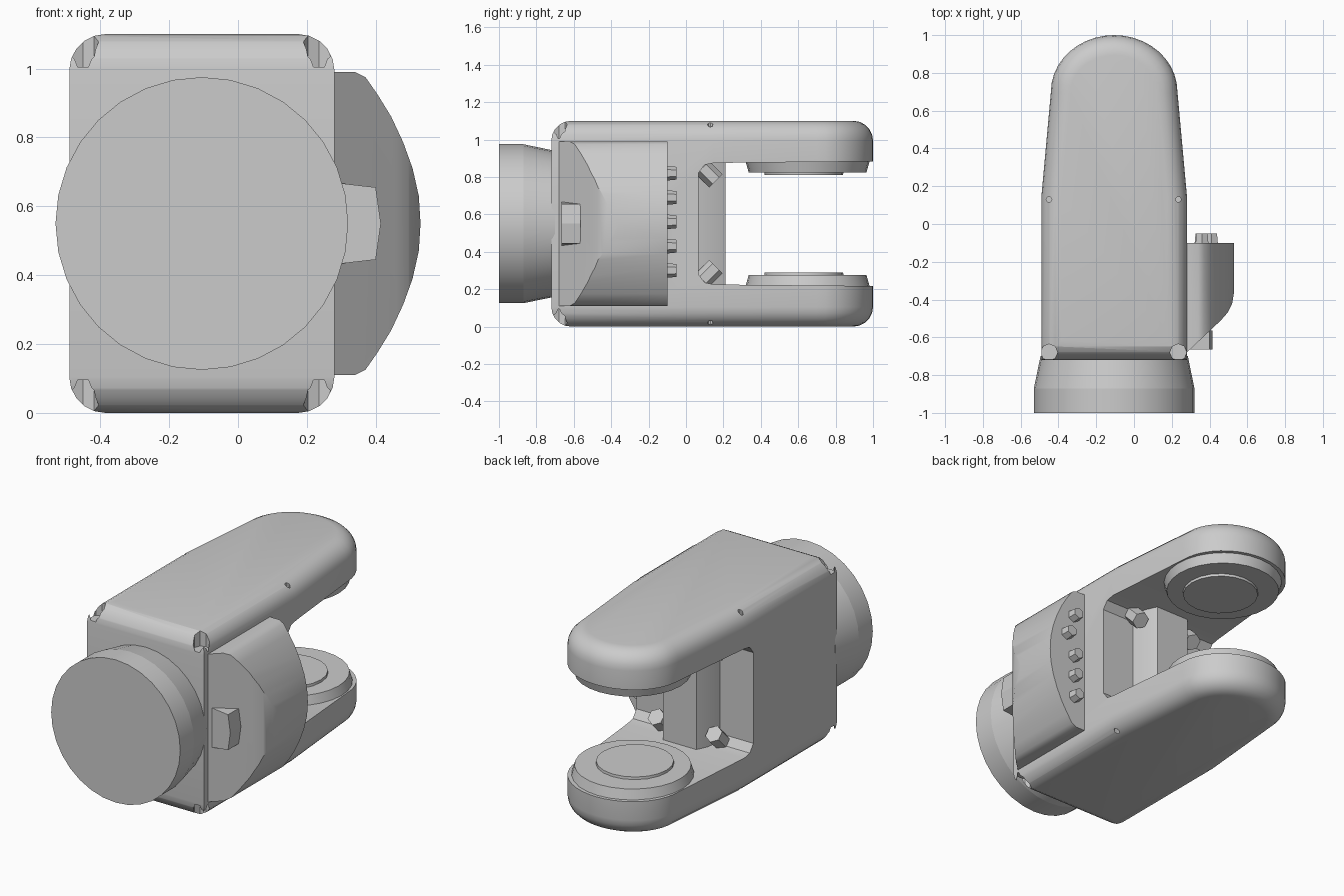
import bpy
import bmesh
from math import pi, sin, cos, radians
from mathutils import Matrix, Vector

cube = bpy.data.objects.get("Cube")
if cube:
    bpy.data.objects.remove(cube, do_unlink=True)

CX, CZ = -0.105, 0.55        # axis of the fork

grey = bpy.data.materials.new("plain_grey")
grey.use_nodes = True
grey.diffuse_color = (0.6, 0.6, 0.6, 1)
grey.node_tree.nodes["Principled BSDF"].inputs["Base Color"].default_value = (0.6, 0.6, 0.6, 1)


def finish(name, bm):
    bmesh.ops.recalc_face_normals(bm, faces=bm.faces)
    mesh = bpy.data.meshes.new(name)
    bm.to_mesh(mesh)
    bm.free()
    mesh.materials.append(grey)
    obj = bpy.data.objects.new(name, mesh)
    bpy.context.collection.objects.link(obj)
    return obj


def prism(name, points, axis, low, high, rim=0):
    """Extrude a 2D outline along an axis, optionally rounding both rims."""
    place = {"x": lambda a, b, h: (h, a, b),
             "y": lambda a, b, h: (a, h, b),
             "z": lambda a, b, h: (a, b, h)}[axis]
    bm = bmesh.new()
    rings = [[bm.verts.new(place(a, b, h)) for a, b in points] for h in (low, high)]
    caps = [bm.faces.new(ring) for ring in rings]
    n = len(points)
    for i in range(n):
        j = (i + 1) % n
        bm.faces.new((rings[0][i], rings[0][j], rings[1][j], rings[1][i]))
    bmesh.ops.recalc_face_normals(bm, faces=bm.faces)
    if rim:
        edges = [e for cap in caps for e in cap.edges]
        bmesh.ops.bevel(bm, geom=edges, offset=rim, segments=5, profile=0.5, affect="EDGES")
    return finish(name, bm)


def drum(name, centre, direction, r1, r2, depth, sides):
    """Cylinder or cone, r1 at the tail and r2 at the head of the direction."""
    turn = Vector(direction).to_track_quat("Z", "Y").to_matrix().to_4x4()
    bm = bmesh.new()
    bmesh.ops.create_cone(bm, cap_ends=True, segments=sides, radius1=r1, radius2=r2,
                          depth=depth, matrix=Matrix.Translation(centre) @ turn)
    return finish(name, bm)


def activate(obj):
    bpy.ops.object.select_all(action="DESELECT")
    obj.select_set(True)
    bpy.context.view_layer.objects.active = obj


def combine(obj, tool, operation):
    tool.hide_render = True
    activate(obj)
    mod = obj.modifiers.new("shape", "BOOLEAN")
    mod.operation, mod.solver, mod.object = operation, "EXACT", tool
    bpy.ops.object.modifier_apply(modifier=mod.name)
    bpy.data.objects.remove(tool, do_unlink=True)


def smooth(obj, angle=32):
    activate(obj)
    bpy.ops.object.shade_smooth_by_angle(angle=radians(angle))


# Fork body: rounded tongue outline with softened top and bottom rims
half = [(0.385, -0.72), (0.385, 0.15)]
half += [(0.335 * cos(i * pi / 20), 0.70 + 0.30 * sin(i * pi / 20)) for i in range(10)]
outline = [(CX + x, y) for x, y in half] + [(CX, 1.0)] + [(CX - x, y) for x, y in reversed(half)]
body = prism("fork_body", outline, "z", 0, 1.1, rim=0.105)

# Slot between the two arms
lower = [(1.2, 0.215), (0.15, 0.225), (0.10, 0.235), (0.066, 0.28)]
slot = lower + [(y, 2 * CZ - z) for y, z in reversed(lower)]
combine(body, prism("slot_cutter", slot, "x", -1, 1), "DIFFERENCE")

# Counterbores at the four front corners, top and bottom
for x in (-0.45, 0.235):
    for z in (0.0, 1.1):
        combine(body, drum("corner_cutter", (x, -0.68, z), (0, 0, 1), 0.045, 0.045, 0.19, 8), "DIFFERENCE")
    # Small pin holes on the shoulders
    for z in (0.04, 1.06):
        combine(body, drum("pin_cutter", (x, 0.13, z), (0, 0, 1), 0.015, 0.015, 0.1, 8), "DIFFERENCE")
smooth(body)

# Round pads on the inner face of each arm
for side, word in ((-1, "lower"), (1, "upper")):
    inward = (0, 0, -side)
    smooth(drum(word + "_arm_pad", (CX, 0.65, CZ + side * 0.31), inward, 0.335, 0.315, 0.07, 28))
    smooth(drum(word + "_arm_disc", (CX, 0.63, CZ + side * 0.27), inward, 0.212, 0.21, 0.02, 20))

# Column at the back of the slot, with angled bolts beside it
column = [(CX - 0.17, 0.05), (CX - 0.15, 0.13), (CX - 0.11, 0.21),
          (CX + 0.11, 0.21), (CX + 0.15, 0.13), (CX + 0.17, 0.05)]
smooth(prism("slot_column", column, "z", 0.2, 0.9))
for sx in (-1, 1):
    for sz in (-1, 1):
        drum("slot_bolt", (CX + sx * 0.19, 0.125, CZ + sz * 0.265), (0, 1, -sz), 0.05, 0.05, 0.10, 6)

# Round neck at the front
smooth(drum("neck_rim", (CX, -0.935, CZ), (0, 1, 0), 0.425, 0.425, 0.13, 32))
smooth(drum("neck_taper", (CX, -0.785, CZ), (0, 1, 0), 0.425, 0.39, 0.17, 32))

# Side housing: bowed section crossed with a sloping plan
arc = [(0.27, 0.44), (0.34, 0.44), (0.37, 0.425), (0.405, 0.375), (0.445, 0.31),
       (0.48, 0.235), (0.507, 0.16), (0.525, 0.08)]
section = [(x, CZ + z) for x, z in arc] + [(0.53, CZ)] + [(x, CZ - z) for x, z in reversed(arc)]
plan = [(0.2, -0.1), (0.6, -0.1), (0.53, -0.36), (0.52, -0.42), (0.495, -0.47),
        (0.46, -0.51), (0.28, -0.68), (0.2, -0.68)]
housing = prism("side_housing", section, "y", -0.9, -0.1)
combine(housing, prism("housing_plan", plan, "z", 0, 1.2), "INTERSECT")
smooth(housing)

# Tab on the sloping face of the housing
tab = [(0.27, 0.43), (0.40, 0.445), (0.415, 0.55), (0.40, 0.655), (0.27, 0.67)]
prism("housing_tab", tab, "y", -0.665, -0.565)

# Row of hexagonal buttons on the back of the housing
for i, x in enumerate((0.355, 0.36, 0.36, 0.41, 0.36)):
    drum("housing_button", (x, -0.08, 0.30 + i * 0.13), (0, 1, 0), 0.04, 0.034, 0.06, 6)
